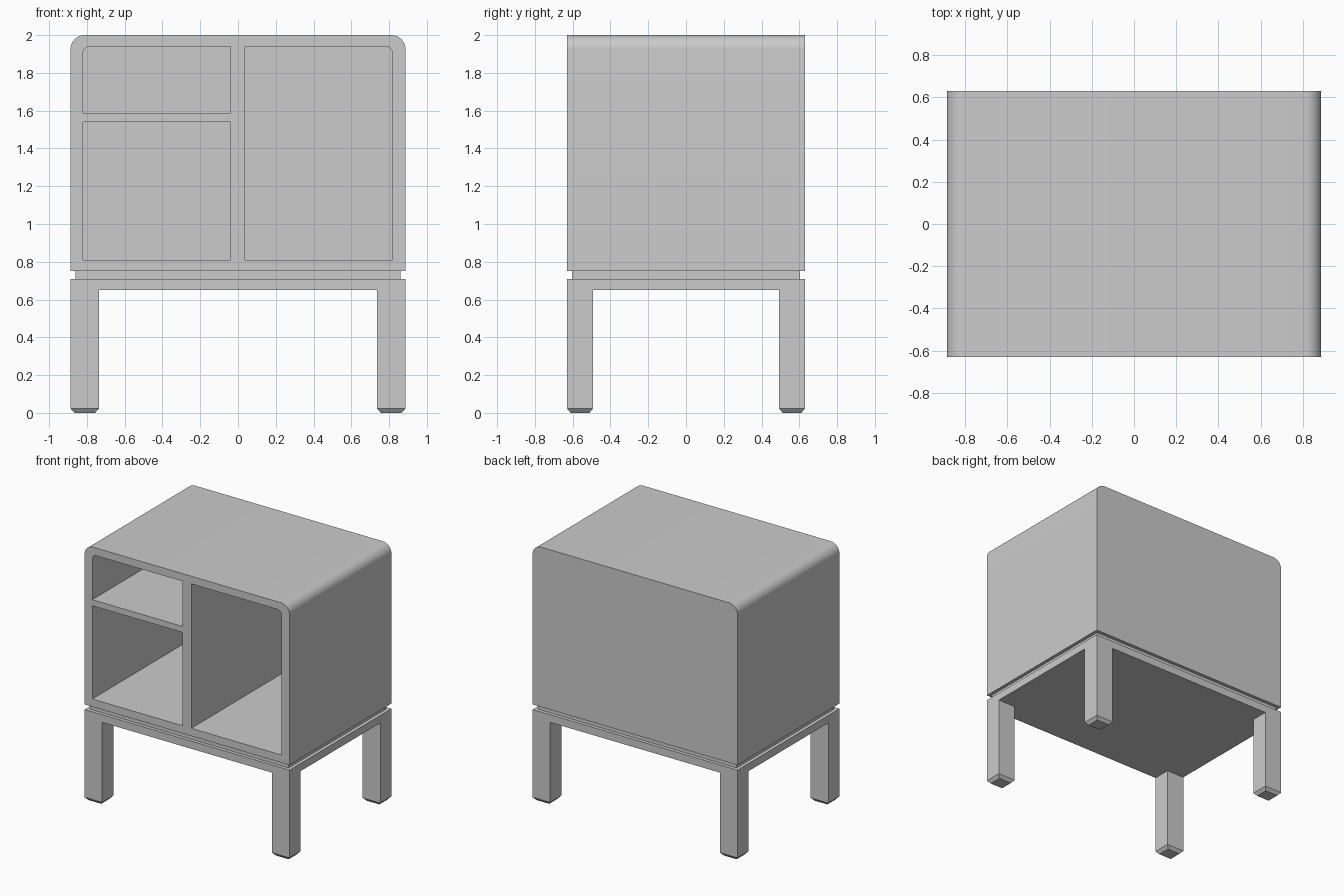
import bpy, bmesh
from math import sin, cos, pi, radians

if "Cube" in bpy.data.objects:
    bpy.data.objects.remove(bpy.data.objects["Cube"])

W, D = 0.887, 0.63          # half width, half depth


def finish(name, bm):
    bmesh.ops.recalc_face_normals(bm, faces=bm.faces)
    me = bpy.data.meshes.new(name)
    bm.to_mesh(me)
    bm.free()
    ob = bpy.data.objects.new(name, me)
    bpy.context.collection.objects.link(ob)
    return ob


def prism(name, x0, x1, z0, z1, y0, y1, left_r=0, right_r=0, steps=10):
    """Front-facing profile with optional rounded top corners, extruded along y."""
    pts = [(x0, z0), (x1, z0)]
    for x, r, sgn, start in ((x1, right_r, -1, 0), (x0, left_r, 1, pi / 2)):
        if r:
            for i in range(steps + 1):
                a = start + i / steps * pi / 2
                pts.append((x + sgn * r + r * cos(a), z1 - r + r * sin(a)))
        else:
            pts.append((x, z1))
    bm = bmesh.new()
    face = bm.faces.new([bm.verts.new((x, y0, z)) for x, z in pts])
    ext = bmesh.ops.extrude_face_region(bm, geom=[face])
    moved = [v for v in ext["geom"] if isinstance(v, bmesh.types.BMVert)]
    bmesh.ops.translate(bm, verts=moved, vec=(0, y1 - y0, 0))
    return finish(name, bm)


# Cabinet body with rounded top edges
body = prism("cabinet_body", -W, W, 0.75, 2.0, -D, D, 0.075, 0.075)

# Three open compartments cut from the front
openings = [
    (-0.82, -0.04, 1.587, 1.94, 0.037, 0),
    (-0.82, -0.04, 0.81, 1.54, 0, 0),
    (0.037, 0.817, 0.81, 1.94, 0, 0.037),
]
for x0, x1, z0, z1, rl, rr in openings:
    cutter = prism("compartment_cutter", x0, x1, z0, z1, -D - 0.1, D - 0.06, rl, rr)
    cutter.hide_render = True
    mod = body.modifiers.new("compartment", 'BOOLEAN')
    mod.operation, mod.solver, mod.object = 'DIFFERENCE', 'EXACT', cutter
    bpy.context.view_layer.objects.active = body
    bpy.ops.object.modifier_apply(modifier=mod.name)
    bpy.data.objects.remove(cutter)

bpy.ops.object.select_all(action='DESELECT')
body.select_set(True)
bpy.context.view_layer.objects.active = body
bpy.ops.object.shade_smooth_by_angle(angle=radians(30))

# Recessed plinth between body and base
prism("recessed_plinth", -0.86, 0.86, 0.71, 0.75, -0.603, 0.603)

# Base: slab with legs extruded from its corners
xs, ys = (-W, -0.735, 0.735, W), (-D, -0.492, 0.492, D)
bm = bmesh.new()
grid = [[bm.verts.new((x, y, 0.65)) for y in ys] for x in xs]
under = {(i, j): bm.faces.new((grid[i][j], grid[i][j + 1], grid[i + 1][j + 1], grid[i + 1][j]))
         for i in range(3) for j in range(3)}
rim = [e for e in bm.edges if e.is_boundary]
ext = bmesh.ops.extrude_edge_only(bm, edges=rim)
top = [v for v in ext["geom"] if isinstance(v, bmesh.types.BMVert)]
bmesh.ops.translate(bm, verts=top, vec=(0, 0, 0.06))
bmesh.ops.contextual_create(bm, geom=[e for e in ext["geom"] if isinstance(e, bmesh.types.BMEdge)])
bmesh.ops.recalc_face_normals(bm, faces=bm.faces)

# Legs, then short tapered feet
for i in (0, 2):
    for j in (0, 2):
        face = under[i, j]
        for z, scale in ((0.024, 1), (0, 0.72)):
            face = bmesh.ops.extrude_discrete_faces(bm, faces=[face])["faces"][0]
            c = face.calc_center_median()
            for v in face.verts:
                v.co = (c.x + (v.co.x - c.x) * scale, c.y + (v.co.y - c.y) * scale, z)
finish("base_with_legs", bm)
